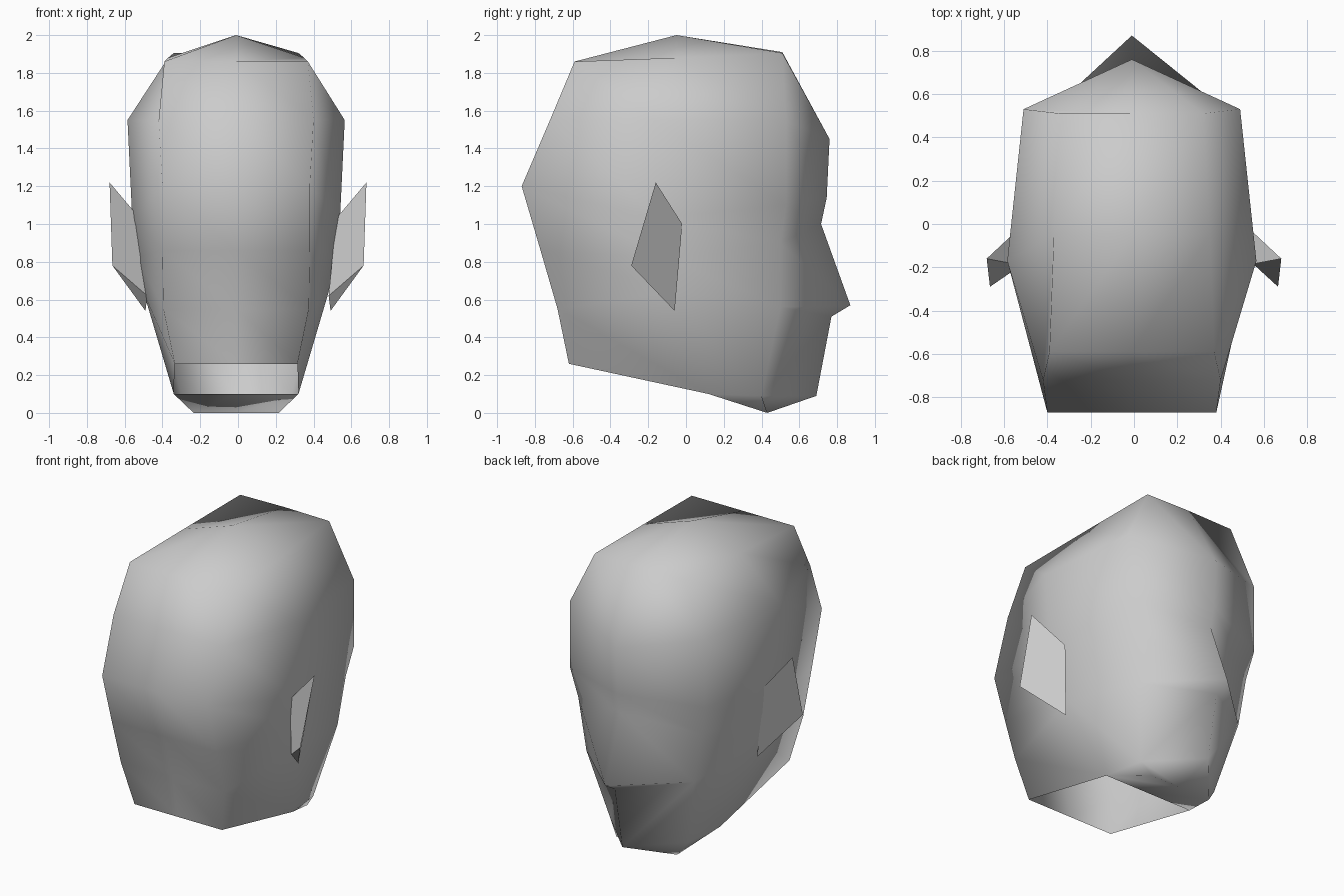
import bpy, bmesh

if "Cube" in bpy.data.objects:
    bpy.data.objects.remove(bpy.data.objects["Cube"])

grey = bpy.data.materials.new("grey_clay")
grey.diffuse_color = (0.6, 0.6, 0.6, 1)
grey.use_nodes = True
grey.node_tree.nodes["Principled BSDF"].inputs["Base Color"].default_value = grey.diffuse_color

SHIFT = -0.01  # the head sits slightly left of the ears' midpoint


def build(name, faces, shift=0.0, angle=180):
    """Make a mirrored mesh from faces given as point lists of the +x half."""
    bm = bmesh.new()
    for face in faces:
        for side in (1, -1):
            points = face if side == 1 else face[::-1]
            bm.faces.new([bm.verts.new((x * side + shift, y, z)) for x, y, z in points])
    bmesh.ops.remove_doubles(bm, verts=bm.verts, dist=0.0005)
    bmesh.ops.recalc_face_normals(bm, faces=bm.faces)
    mesh = bpy.data.meshes.new(name)
    bm.to_mesh(mesh)
    bm.free()
    mesh.materials.append(grey)
    obj = bpy.data.objects.new(name, mesh)
    bpy.context.collection.objects.link(obj)
    for poly in mesh.polygons:
        poly.use_smooth = angle > 0
    return obj


# Head rings from crown to jaw: back centre, back corner, side, temple, face centre
rings = [
    [(0, -.59, 1.86), (.38, -.59, 1.86), (.36, -.05, 1.88), (.33, .51, 1.905), (0, .51, 1.91)],
    [(0, -.72, 1.55), (.41, -.72, 1.55), (.575, -.17, 1.55), (.50, .53, 1.55), (0, .76, 1.45)],
    [(0, -.87, 1.20), (.39, -.87, 1.20), (.55, -.15, 1.03), (.50, .53, 1.10), (0, .745, 1.14)],
    [(0, -.77, .86), (.39, -.77, .86), (.52, -.10, .82), (.46, .50, .90), (0, .715, 1.0)],
    [(0, -.68, .55), (.385, -.68, .55), (.49, -.06, .64), (.40, .50, .56), (0, .87, .57)],
    [(0, -.62, .26), (.325, -.62, .26), (.33, .12, .10), (.29, .40, .09), (0, .69, .09)],
]
faces = []
for upper, lower in zip(rings[:-1], rings[1:]):
    for i in range(4):
        faces.append([upper[i], upper[i + 1], lower[i + 1], lower[i]])

# Underside of the nose, wedged into the lower face
nose_base = (0, .77, .51)
faces[-1] = [nose_base, rings[4][3], rings[5][3], rings[5][4]]
faces.append([rings[4][3], rings[4][4], nose_base])

# Crown around the peak
peak = (0, -.05, 2.0)
crown = rings[0]
faces.append([crown[0], crown[1], crown[2], peak])
faces.append([peak, crown[2], crown[3], crown[4]])

# Chin and under-jaw, leaving the neck open behind
jaw_side, jaw_front, chin = rings[5][2:]
tip, tip_mid, throat = (.225, .43, 0), (0, .43, 0), (0, .12, .10)
faces.append([jaw_front, chin, tip_mid, tip])
faces.append([jaw_side, jaw_front, tip])
faces.append([jaw_side, tip, tip_mid, throat])
build("head", faces, SHIFT)

# Ears: thin wedges flaring out and back
top, low = (.68, -.16, 1.22), (.665, -.29, .78)
front_top, front_low = (.53, -.02, 1.0), (.49, -.06, .54)
back_top, back_low = (.52, -.19, 1.03), (.48, -.12, .62)
build("ears", [
    [top, front_top, front_low, low],
    [top, low, back_low, back_top],
    [top, back_top, front_top],
    [low, front_low, back_low],
], 0, 0)
